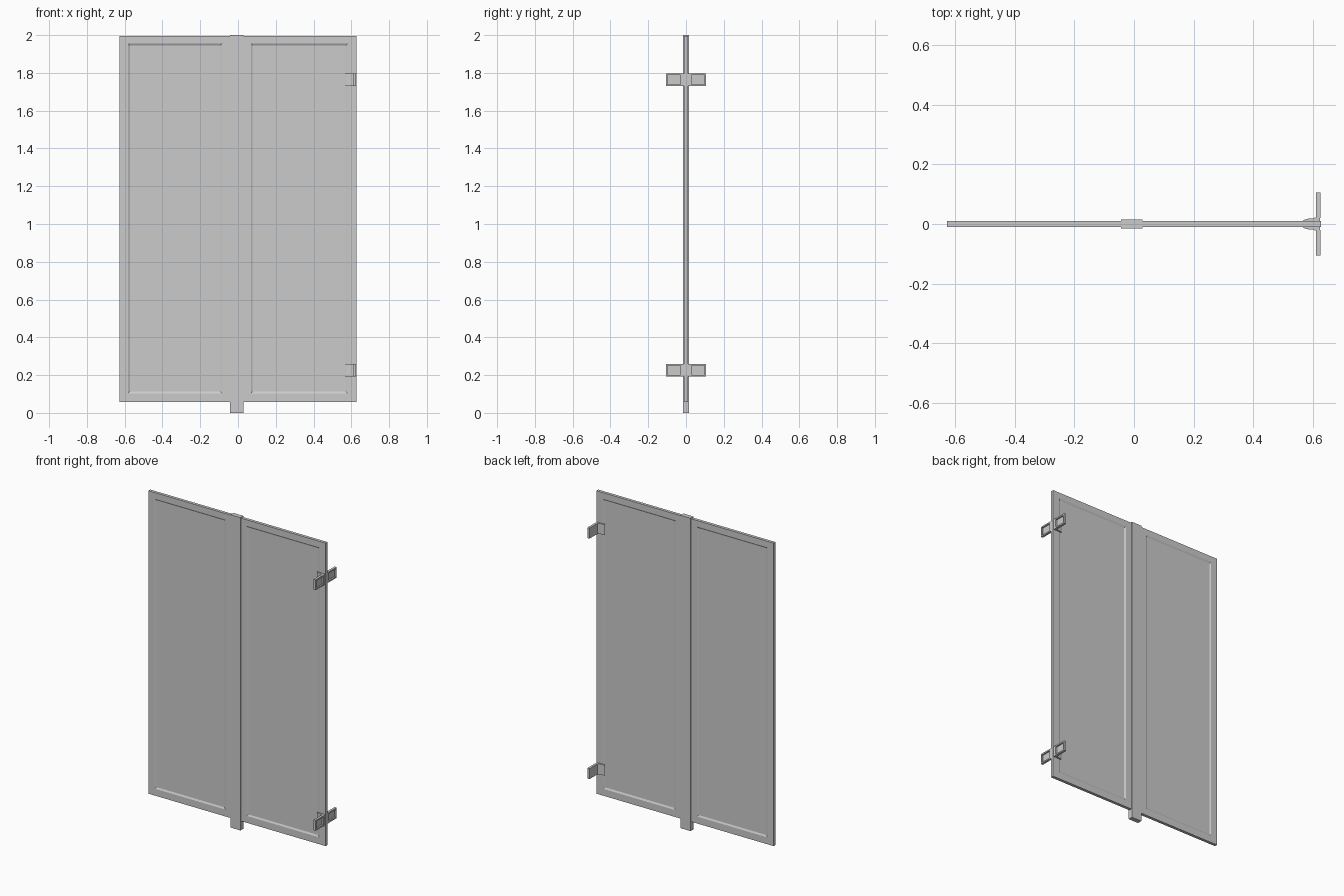
import bpy, bmesh

if "Cube" in bpy.data.objects:
    bpy.data.objects.remove(bpy.data.objects["Cube"])


def loft(name, rings):
    """Skin a list of equal-length point rings and cap both ends."""
    bm = bmesh.new()
    loops = [[bm.verts.new(p) for p in ring] for ring in rings]
    n = len(loops[0])
    for a, b in zip(loops, loops[1:]):
        for i in range(n):
            j = (i + 1) % n
            bm.faces.new((a[i], a[j], b[j], b[i]))
    bm.faces.new(loops[0][::-1])
    bm.faces.new(loops[-1])
    bmesh.ops.recalc_face_normals(bm, faces=bm.faces)
    me = bpy.data.meshes.new(name)
    bm.to_mesh(me)
    bm.free()
    ob = bpy.data.objects.new(name, me)
    bpy.context.collection.objects.link(ob)
    return ob


def rect_y(x0, x1, z0, z1, y):
    return [(x0, y, z0), (x1, y, z0), (x1, y, z1), (x0, y, z1)]


def rect_x(y0, y1, z0, z1, x):
    return [(x, y0, z0), (x, y1, z0), (x, y1, z1), (x, y0, z1)]


# Panel leaf: raised border with a bevelled recess on both faces
def leaf(name, x0, x1, rx0, rx1):
    t, r, b = 0.0095, 0.004, 0.01
    z0, z1, rz0, rz1 = 0.058, 1.995, 0.102, 1.956
    outer = (x0, x1, z0, z1)
    lip = (rx0, rx1, rz0, rz1)
    floor = (rx0 + b, rx1 - b, rz0 + b, rz1 - b)
    loft(name, [rect_y(*floor, r), rect_y(*lip, t), rect_y(*outer, t),
                rect_y(*outer, -t), rect_y(*lip, -t), rect_y(*floor, -r)])


leaf("left_panel", -0.627, -0.025, -0.583, -0.083)
leaf("right_panel", 0.01, 0.627, 0.068, 0.582)

# Centre post, running to the floor
post = (-0.043, 0.028, 0.0, 2.0)
loft("centre_post", [rect_y(*post, -0.015), rect_y(*post, 0.015)])

# Wall brackets: a tapered clip and a hollow-backed flange on each face
clip = [(0.566, 0.008), (0.566, 0.012), (0.574, 0.016), (0.586, 0.018),
        (0.600, 0.019), (0.610, 0.023), (0.623, 0.023), (0.623, 0.008)]
for level, z0 in (("lower", 0.192), ("upper", 1.73)):
    z1 = z0 + 0.067
    for side, s in (("front", -1), ("back", 1)):
        loft(f"{level}_{side}_clip",
             [[(x, s * y, z) for x, y in clip] for z in (z0, z1)])
        outer = (s * 0.020, s * 0.106, z0, z1)
        pocket = (s * 0.029, s * 0.097, z0 + 0.009, z1 - 0.009)
        loft(f"{level}_{side}_flange",
             [rect_x(*outer, 0.609), rect_x(*outer, 0.624),
              rect_x(*pocket, 0.624), rect_x(*pocket, 0.615)])
